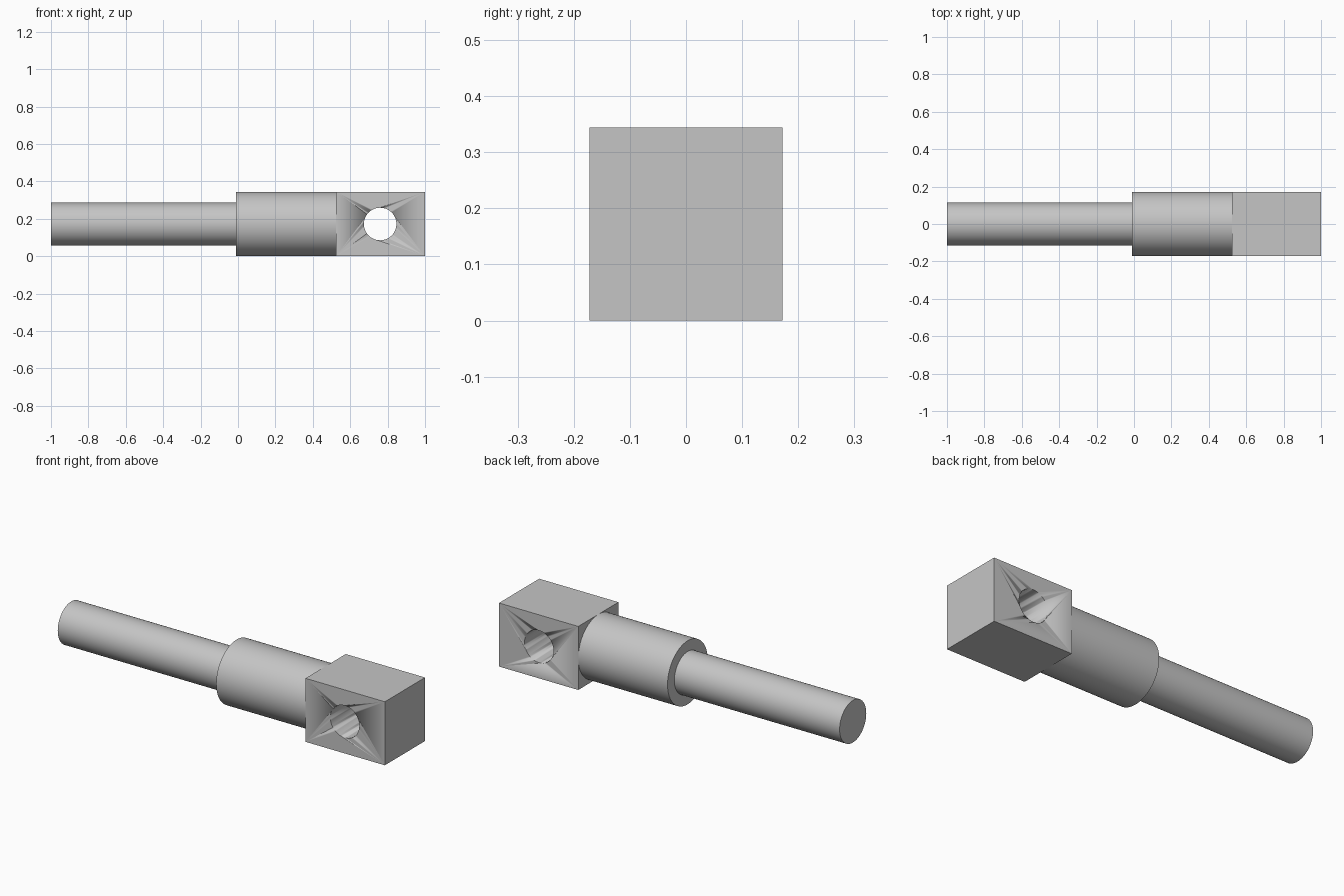
import bpy
import math

cube = bpy.data.objects.get("Cube")
if cube:
    bpy.data.objects.remove(cube, do_unlink=True)

HALF = 0.172           # half the block width, also the collar radius
BLOCK_START = 0.525    # where the collar meets the block
COLLAR_START = -0.01   # where the shaft meets the collar

steel = bpy.data.materials.new("plain_grey")
steel.use_nodes = True
grey = (0.56, 0.56, 0.56, 1)
steel.diffuse_color = grey
steel.node_tree.nodes["Principled BSDF"].inputs["Base Color"].default_value = grey


def finish(name):
    """Name the active object, colour it and smooth only its round sides."""
    obj = bpy.context.object
    obj.name = name
    obj.data.materials.append(steel)
    bpy.ops.object.transform_apply(location=False, rotation=True, scale=True)
    bpy.ops.object.shade_smooth_by_angle(angle=math.radians(30))
    return obj


def rod(name, radius, start, end):
    """Round bar along x."""
    bpy.ops.mesh.primitive_cylinder_add(
        vertices=96, radius=radius, depth=end - start,
        location=((start + end) / 2, 0, HALF), rotation=(0, math.pi / 2, 0))
    return finish(name)


# Thin shaft and thicker collar
rod("shaft", 0.114, -1, COLLAR_START)
rod("collar", HALF, COLLAR_START, BLOCK_START)

# Square end block
bpy.ops.mesh.primitive_cube_add(size=1, location=((1 + BLOCK_START) / 2, 0, HALF))
bpy.context.object.scale = (1 - BLOCK_START, 2 * HALF, 2 * HALF)
block = finish("end_block")

# Cross hole through the block from front to back
bpy.ops.mesh.primitive_cylinder_add(
    vertices=64, radius=0.087, depth=1,
    location=(0.76, 0, HALF), rotation=(math.pi / 2, 0, 0))
cutter = finish("hole_cutter")
cutter.hide_render = True
cutter.hide_viewport = True
cutter.display_type = 'WIRE'

cut = block.modifiers.new("cross_hole", 'BOOLEAN')
cut.operation = 'DIFFERENCE'
cut.solver = 'EXACT'
cut.object = cutter
